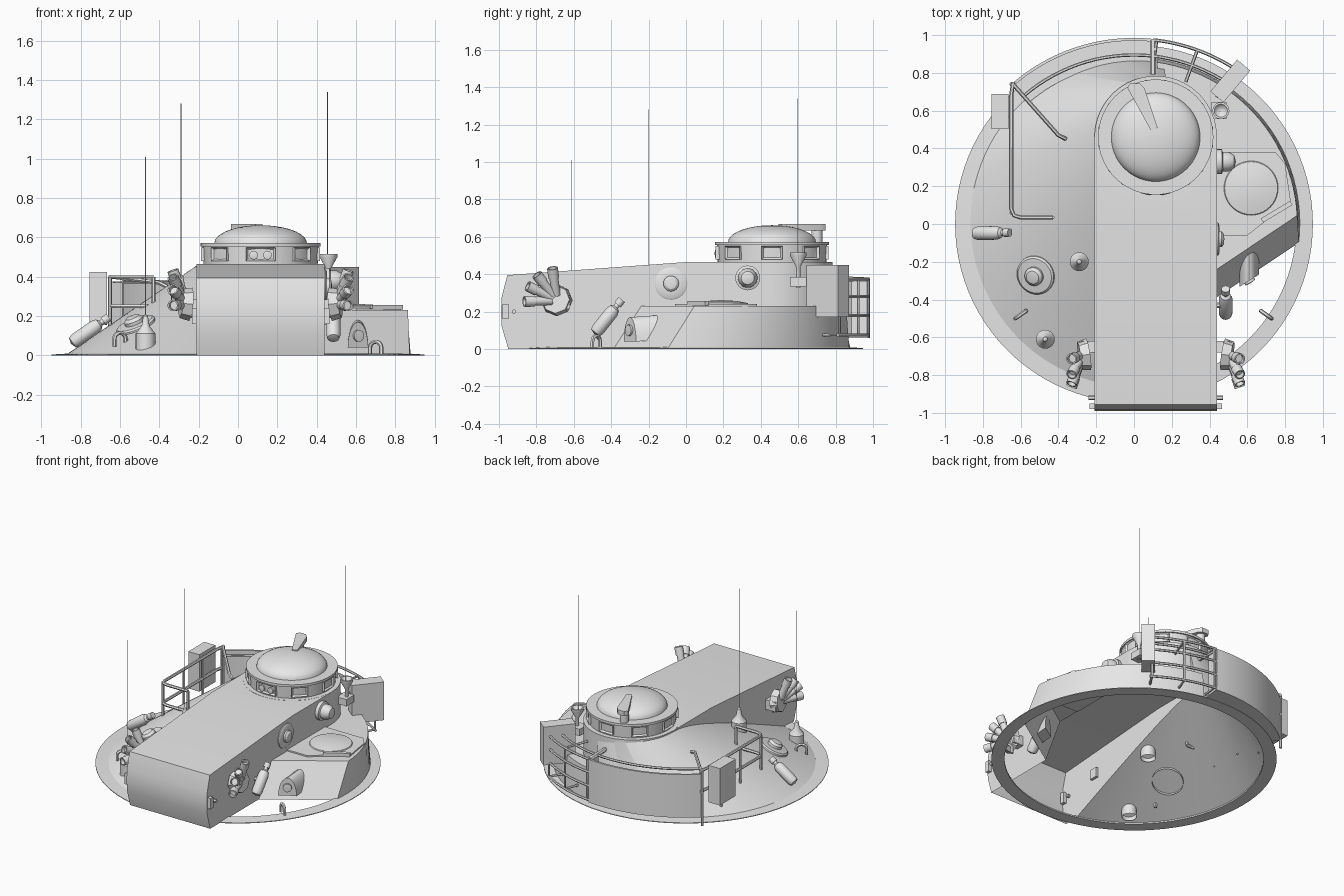
import bpy, bmesh
from math import sin, cos, pi, radians, hypot
from mathutils import Vector

if "Cube" in bpy.data.objects:
    bpy.data.objects.remove(bpy.data.objects["Cube"], do_unlink=True)

grey = bpy.data.materials.new("plain_grey")
grey.use_nodes = True
grey.diffuse_color = (0.8, 0.8, 0.8, 1)
for node in grey.node_tree.nodes:
    if node.type == 'BSDF_PRINCIPLED':
        node.inputs["Base Color"].default_value = grey.diffuse_color


def select(ob):
    bpy.ops.object.select_all(action='DESELECT')
    ob.select_set(True)
    bpy.context.view_layer.objects.active = ob


def finish(name, bm):
    bmesh.ops.recalc_face_normals(bm, faces=bm.faces)
    me = bpy.data.meshes.new(name)
    bm.to_mesh(me)
    bm.free()
    me.materials.append(grey)
    ob = bpy.data.objects.new(name, me)
    bpy.context.collection.objects.link(ob)
    select(ob)
    bpy.ops.object.shade_smooth_by_angle(angle=radians(32))
    return ob


def prism(name, low, high):
    """Loft between two matching loops, capped at both ends."""
    bm = bmesh.new()
    a = [bm.verts.new(p) for p in low]
    b = [bm.verts.new(p) for p in high]
    n = len(a)
    for i in range(n):
        j = (i + 1) % n
        bm.faces.new((a[i], a[j], b[j], b[i]))
    bm.faces.new(a)
    bm.faces.new(b)
    return finish(name, bm)


def box(name, centre, size, turn=0.0, recess=0.0):
    """Box turned about z; recess sinks a panel into its +x face."""
    bm = bmesh.new()
    bmesh.ops.create_cube(bm, size=1)
    for v in bm.verts:
        v.co = Vector(v.co[i] * size[i] for i in range(3))
    if recess:
        bm.normal_update()
        face = [f for f in bm.faces if f.normal.x > 0.9]
        bmesh.ops.inset_region(bm, faces=face, thickness=0.014)
        bmesh.ops.translate(bm, verts=face[0].verts, vec=(-recess, 0, 0))
    ob = finish(name, bm)
    ob.location = centre
    ob.rotation_euler.z = turn
    return ob


def lathe(name, profile, loc=(0, 0, 0), axis=(0, 0, 1), seg=24):
    """Turn a (radius, height) profile about an axis."""
    bm = bmesh.new()
    rings = []
    for r, h in profile:
        if r == 0:
            rings.append([bm.verts.new((0, 0, h))] * seg)
        else:
            rings.append([bm.verts.new((r * cos(2 * pi * i / seg), r * sin(2 * pi * i / seg), h))
                          for i in range(seg)])
    for a, b in zip(rings, rings[1:]):
        for i in range(seg):
            j = (i + 1) % seg
            bm.faces.new(list(dict.fromkeys((a[i], a[j], b[j], b[i]))))
    ob = finish(name, bm)
    ob.location = loc
    ob.rotation_euler = Vector(axis).to_track_quat('Z', 'Y').to_euler()
    return ob


def tube(name, pts, r):
    cu = bpy.data.curves.new(name, 'CURVE')
    cu.dimensions = '3D'
    cu.bevel_depth = r
    cu.bevel_resolution = 1
    cu.use_fill_caps = True
    sp = cu.splines.new('POLY')
    sp.points.add(len(pts) - 1)
    for p, q in zip(sp.points, pts):
        p.co = (*q, 1)
    cu.materials.append(grey)
    ob = bpy.data.objects.new(name, cu)
    bpy.context.collection.objects.link(ob)
    select(ob)
    bpy.ops.object.convert(target='MESH')
    bpy.ops.object.shade_smooth_by_angle(angle=radians(50))


def arc(r, a0, a1, z, n=24, cx=0.0, cy=0.0):
    return [(cx + r * cos(radians(a0 + (a1 - a0) * i / n)),
             cy + r * sin(radians(a0 + (a1 - a0) * i / n)), z) for i in range(n + 1)]


CX, CY, TOP = 0.115, 0.46, 0.465     # cupola centre and roof height


def slope(x, y):
    """Point on the conical flank above x, y."""
    lo, hi = 0.0, 1.0
    for _ in range(30):
        t = (lo + hi) / 2
        if hypot(x - t * CX, y - t * CY) < 0.88 - 0.565 * t:
            lo = t
        else:
            hi = t
    return Vector((x, y, TOP * lo))


def slope_normal(x, y):
    p, e = slope(x, y), 0.01
    return (slope(x + e, y) - p).cross(slope(x, y + e) - p).normalized()


# Shell: gun housing, round roof, conical flank and side shelf, joined and open below
side = [(-0.94, -0.06), (-0.95, 0), (-0.985, 0.12), (-0.99, 0.2), (-0.985, 0.28),
        (-0.955, 0.395), (0, TOP), (CY, TOP), (CY, -0.06)]
shell = prism("turret_shell", [(-0.21, y, z) for y, z in side], [(0.44, y, z) for y, z in side])
roof = lathe("roof_drum", [(0, -0.07), (0.324, -0.07), (0.324, 0.466), (0, 0.466)], (CX, CY, 0), seg=64)
flank = prism("flank", arc(0.9365, 80, 262, -0.0465, 48, -0.1 * CX, -0.1 * CY),
              arc(0.315, 80, 262, 0.464, 48, CX, CY))
shelf = prism("side_shelf", arc(0.885, -8.5, 82, -0.05) + [(0.2, 0.3, -0.05), (0.2, -0.58, -0.05)],
              arc(0.865, 3, 82, 0.23) + [(0.2, 0.3, 0.23), (0.2, -0.40, 0.23)])
for part in (roof, flank, shelf):
    mod = shell.modifiers.new("join", 'BOOLEAN')
    mod.operation = 'UNION'
    mod.solver = 'EXACT'
    mod.object = part
    select(shell)
    bpy.ops.object.modifier_apply(modifier=mod.name)
    bpy.data.objects.remove(part, do_unlink=True)
bm = bmesh.new()
bm.from_mesh(shell.data)
bmesh.ops.bisect_plane(bm, geom=bm.verts[:] + bm.edges[:] + bm.faces[:], plane_co=(0, 0, 0.001),
                       plane_no=(0, 0, 1), clear_inner=True)
bm.to_mesh(shell.data)
bm.free()
select(shell)
bpy.ops.object.shade_smooth_by_angle(angle=radians(25))

# Base ring
lathe("base_ring", [(0.86, 0), (0.947, 0), (0.947, 0.005), (0.86, 0.01), (0.86, 0)], seg=96)

# Cupola with dome, vision blocks and roof arm
lathe("cupola", [(0.29, 0.46), (0.295, 0.555), (0.305, 0.555), (0.305, 0.572), (0.235, 0.572)]
      + [(0.235 * cos(radians(a)), 0.572 + 0.09 * sin(radians(a))) for a in range(0, 86, 10)]
      + [(0, 0.662)], (CX, CY, 0), seg=64)
for i in range(8):
    a = i * pi / 4
    wide = 0.15 if i == 6 else 0.11
    box("vision_block", (CX + 0.287 * cos(a), CY + 0.287 * sin(a), 0.515), (0.03, wide, 0.07), a, 0.012)
for x in (0.08, 0.15):
    lathe("sight_lens", [(0.022, 0), (0.022, 0.02), (0, 0.025)], (x, CY - 0.283, 0.51), (0, -1, 0), 16)
arm = [(-0.035, 0.72), (-0.02, 0.745), (0.03, 0.745), (0.055, 0.72), (0.125, 0.51), (0.09, 0.495)]
prism("roof_arm", [(x, y, 0.635) for x, y in arm], [(x, y, 0.668) for x, y in arm])
lathe("arm_post", [(0.03, 0.56), (0.03, 0.64)], (0.01, 0.70, 0), seg=16)

# Smoke launchers on both cheeks
for s in (-1, 1):
    wall = CX + s * 0.325
    lathe("launcher_plate", [(0, 0), (0.085, 0), (0.075, 0.05), (0, 0.05)],
          (wall + s * 0.03, -0.69, 0.26), (s, -0.15, 0.1), 8)
    box("launcher_bracket", (wall + s * 0.03, -0.65, 0.25), (0.1, 0.06, 0.07))
    for ang in (8, 38, 64, 92):
        d = Vector((s * 0.35, -sin(radians(ang)), cos(radians(ang)))).normalized()
        start = Vector((wall + s * 0.06, -0.69, 0.26)) + d * 0.03
        lathe("smoke_tube", [(0, 0), (0.024, 0), (0.024, 0.1), (0.029, 0.1), (0.029, 0.155),
                             (0.022, 0.155), (0.022, 0.13), (0, 0.13)], start, d, 16)
    box("front_lug", (wall, -0.965, 0.2), (0.05, 0.03, 0.08))
    tube("front_pin", [(wall - s * 0.02, -0.92, 0.2), (wall + s * 0.03, -0.92, 0.2)], 0.012)

# Extinguisher bottles
bottle = [(0, 0), (0.03, 0.01), (0.036, 0.03), (0.036, 0.15), (0.028, 0.175), (0.014, 0.185),
          (0.014, 0.2), (0.022, 0.2), (0.022, 0.235), (0, 0.235)]
lathe("left_bottle", bottle, (0.485, -0.49, 0.08), (0, 0.62, 0.78), 20)
lathe("right_bottle", bottle, (-0.85, -0.05, 0.06), (0.82, 0.02, 0.57), 20)
tube("bottle_strap", [(0.44, -0.43, 0.17), (0.50, -0.43, 0.17)], 0.015)

# Round hatches and side ports
hatch = [(0.105, -0.02), (0.105, 0.008), (0.095, 0.016), (0.05, 0.018), (0.05, 0.035), (0.035, 0.05), (0, 0.055)]
n = slope_normal(-0.52, -0.27)
lathe("flank_hatch", hatch, slope(-0.52, -0.27), n, 32)
lathe("side_hatch", [(r * 0.83, h * 0.7) for r, h in hatch], (0.44, -0.08, 0.35), (1, 0, 0), 32)
lathe("side_port", [(0.066, 0), (0.066, 0.025), (0.052, 0.03), (0.052, 0.06), (0.035, 0.09), (0, 0.1)],
      (0.44, 0.33, 0.38), (1, 0, 0), 28)

# Shelf plate with low domed cover
plate = [(0.44, 0.38), (0.75, 0.38), (0.80, 0.32), (0.83, 0.12), (0.60, -0.06), (0.44, -0.06)]
prism("shelf_plate", [(x, y, 0.225) for x, y in plate], [(x, y, 0.24) for x, y in plate])
lathe("shelf_dome", [(0.15, 0.23), (0.14, 0.246), (0.08, 0.257), (0, 0.262)], (0.62, 0.19, 0), seg=40)
box("shelf_bar", (0.755, 0.065, 0.245), (0.18, 0.025, 0.025), radians(31))

# Half-round pistol port on the sloping cheek
outline = [(0.065 * cos(radians(a)), 0.13 * sin(radians(a))) for a in range(0, 181, 15)]
prism("pistol_port", [(0.61 + u * 0.8, -0.30 + u * 0.5, 0.04 + v) for u, v in outline],
      [(0.61 + u * 0.8, -0.16 + u * 0.5, 0.05 + v) for u, v in outline])
lathe("pistol_plug", [(0.03, 0), (0.03, 0.012), (0, 0.015)], (0.61, -0.30, 0.10), (0.5, -0.8, 0), 16)

# Whip antennas on their mounts
for x, y, tip in ((-0.47, -0.61, 1.01), (-0.29, -0.2, 1.28)):
    z = slope(x, y).z
    lathe("antenna_mount", [(0.05, -0.05), (0.05, 0.06), (0.02, 0.1), (0.012, 0.15), (0, 0.16)], (x, y, z), seg=20)
    tube("whip", [(x, y, z + 0.1), (x, y, tip)], 0.002)
lathe("antenna_stand", [(0.012, 0.33), (0.012, 0.44), (0.045, 0.5), (0.045, 0.515), (0.035, 0.515), (0, 0.47)],
      (0.46, 0.6, 0), seg=16)
box("stand_bracket", (0.45, 0.6, 0.36), (0.08, 0.09, 0.05))
tube("whip", [(0.455, 0.597, 0.47), (0.455, 0.597, 1.34)], 0.002)

# Lifting hooks
for x, y, z, turn in ((0.7, -0.48, 0.0, -35), (-0.6, -0.48, slope(-0.6, -0.48).z - 0.01, 35)):
    c, s = cos(radians(turn)), sin(radians(turn))
    loop = [(0.035 * cos(pi * i / 8), 0.04 + 0.03 * sin(pi * i / 8)) for i in range(9)]
    tube("lifting_hook", [(x + u * c, y + u * s, z + h)
                          for u, h in [(0.035, 0)] + loop + [(-0.035, 0)]], 0.011)

# Curved rear stowage bin: wall, floor and ends
for name, r0, r1, z0, z1 in (("bin_wall", 0.97, 0.985, 0.06, 0.375), ("bin_floor", 0.85, 0.98, 0.06, 0.07)):
    prism(name, arc(r0, 84, 131, z0) + arc(r1, 131, 84, z0), arc(r0, 84, 131, z1) + arc(r1, 131, 84, z1))
for a in (84, 131):
    t = radians(a)
    box("bin_end", (0.935 * cos(t), 0.935 * sin(t), 0.215), (0.09, 0.01, 0.31), t)

# Rear basket rails
for z in (0.375, 0.28, 0.18, 0.075):
    tube("basket_rail", arc(0.98, 84, 56, z), 0.009)
tube("inner_rail", arc(0.895, 131, 56, 0.375), 0.009)
for a in (83, 70, 57):
    c, s = cos(radians(a)), sin(radians(a))
    tube("basket_post", [(r * c, r * s, z) for r, z in
                         ((0.8, 0.375), (0.98, 0.375), (0.98, 0.075), (0.85, 0.075))], 0.009)
tube("rear_strut", [(0.1, 0.75, 0.38), (0.1, 0.97, 0.37)], 0.015)

# Flank guard rails
for z in (0.40, 0.25):
    tube("guard_rail", [(-0.64, 0.75, z), (-0.65, 0.68, z), (-0.65, 0.08, z), (-0.635, 0.045, z),
                        (-0.60, 0.035, z), (-0.43, 0.035, z)], 0.011)
for y in (0.06, 0.3, 0.52, 0.74):
    tube("guard_post", [(-0.65, y, slope(-0.65, y).z), (-0.65, y, 0.40)], 0.01)
tube("guard_brace", [(-0.64, 0.74, 0.40), (-0.40, 0.47, 0.37), (-0.36, 0.45, 0.35)], 0.011)
tube("guard_end", [(-0.43, 0.035, 0.40), (-0.43, 0.035, 0.25)], 0.01)

# Stowage boxes
box("left_box", (0.51, 0.757, 0.31), (0.22, 0.09, 0.28), radians(50))
box("right_box", (-0.71, 0.595, 0.29), (0.09, 0.185, 0.27))
